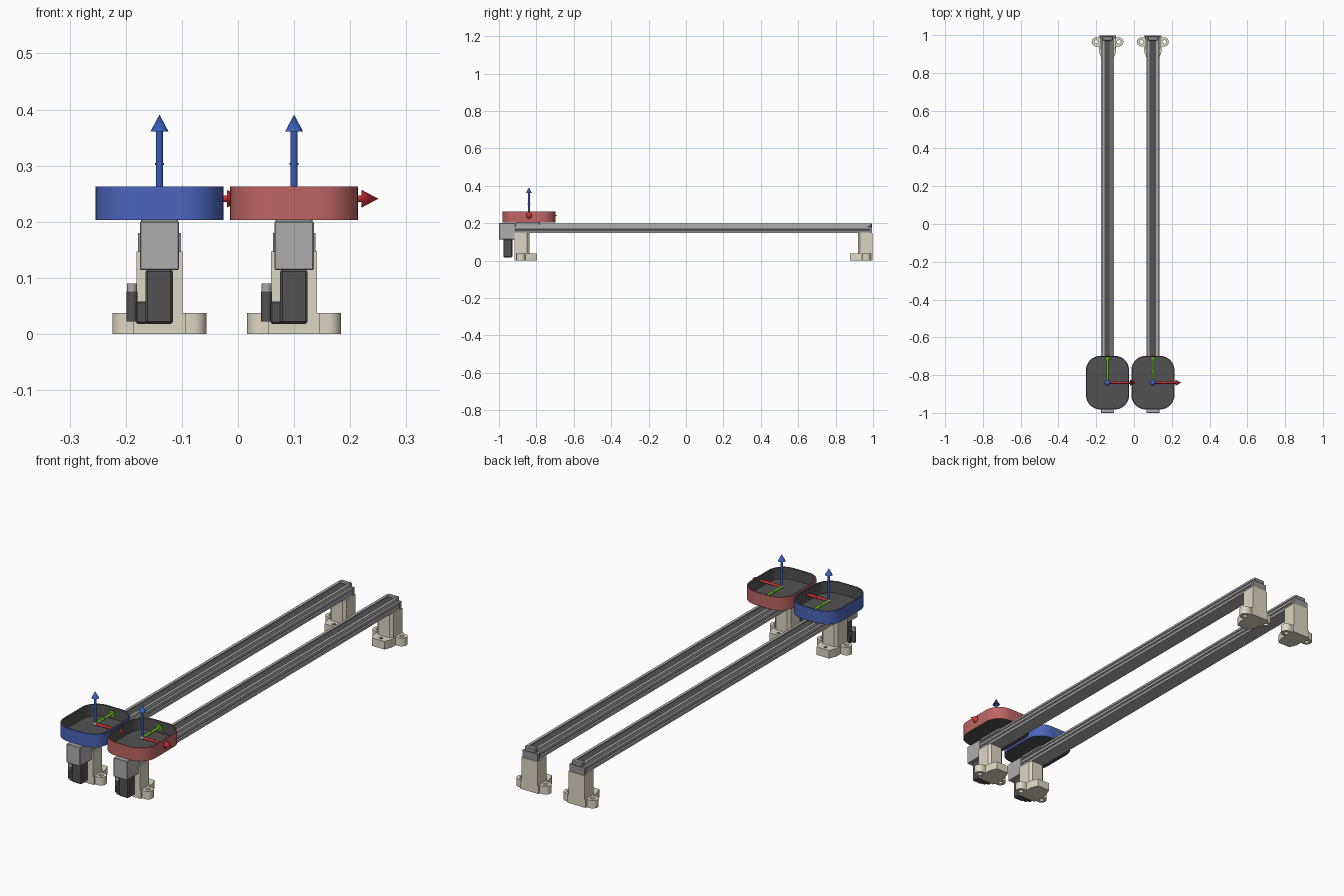
import bpy, bmesh, math
from mathutils import Vector, Matrix

if "Cube" in bpy.data.objects:
    bpy.data.objects.remove(bpy.data.objects["Cube"])


def material(name, r, g, b):
    m = bpy.data.materials.new(name)
    m.diffuse_color = (r, g, b, 1)
    m.use_nodes = True
    m.node_tree.nodes["Principled BSDF"].inputs["Base Color"].default_value = m.diffuse_color
    return m


CREAM = material("cream", 0.72, 0.68, 0.54)
DARK = material("dark_grey", 0.085, 0.085, 0.085)
STEEL = material("steel", 0.30, 0.30, 0.30)
ALU = material("aluminium", 0.42, 0.42, 0.42)
RED = material("tray_red", 0.52, 0.13, 0.13)
BLUE = material("tray_blue", 0.07, 0.13, 0.50)
AXIS = {"x": material("axis_red", 0.65, 0.03, 0.04),
        "y": material("axis_green", 0.15, 0.50, 0.02),
        "z": material("axis_blue", 0.04, 0.11, 0.48)}


def finish(bm, name, mat, smooth=True):
    bmesh.ops.recalc_face_normals(bm, faces=bm.faces)
    me = bpy.data.meshes.new(name)
    bm.to_mesh(me)
    bm.free()
    ob = bpy.data.objects.new(name, me)
    bpy.context.collection.objects.link(ob)
    me.materials.append(mat)
    if smooth:
        bpy.ops.object.select_all(action='DESELECT')
        ob.select_set(True)
        bpy.context.view_layer.objects.active = ob
        bpy.ops.object.shade_smooth_by_angle(angle=math.radians(35))
    return ob


def box(name, x, y, z, mat, bevel=0.0):
    """Box from (min, max) pairs."""
    bm = bmesh.new()
    bmesh.ops.create_cube(bm, size=1)
    for v in bm.verts:
        v.co = [(a + b) / 2 + c * (b - a) for (a, b), c in zip((x, y, z), v.co)]
    if bevel:
        bmesh.ops.bevel(bm, geom=bm.edges[:], offset=bevel, segments=1, affect='EDGES')
    return finish(bm, name, mat, False)


def rod(name, a, b, r1, r2, mat, sides=24):
    """Cylinder or cone between two points."""
    a, b = Vector(a), Vector(b)
    bm = bmesh.new()
    rot = (b - a).to_track_quat('Z', 'Y').to_matrix().to_4x4()
    bmesh.ops.create_cone(bm, cap_ends=True, segments=sides, radius1=r1, radius2=r2,
                          depth=(b - a).length, matrix=Matrix.Translation((a + b) / 2) @ rot)
    return finish(bm, name, mat)


def prism(name, pts, z0, z1, mat):
    """Plan outline pulled up from z0 to z1."""
    bm = bmesh.new()
    f = bm.faces.new([bm.verts.new((x, y, z0)) for x, y in pts])
    g = bmesh.ops.extrude_face_region(bm, geom=[f])
    bmesh.ops.translate(bm, vec=(0, 0, z1 - z0),
                        verts=[v for v in g["geom"] if isinstance(v, bmesh.types.BMVert)])
    return finish(bm, name, mat)


def rounded(cx, cy, hx, hy, r, n=10):
    pts = []
    for q, (sx, sy) in enumerate(((1, 1), (-1, 1), (-1, -1), (1, -1))):
        for i in range(n + 1):
            a = math.pi / 2 * (q + i / n)
            pts.append((cx + sx * (hx - r) + r * math.cos(a), cy + sy * (hy - r) + r * math.sin(a)))
    return pts


def ring_wall(name, outer, inner, z0, z1, mat):
    """Closed wall between two outlines."""
    bm = bmesh.new()
    loops = [[bm.verts.new((x, y, z)) for x, y in p]
             for p, z in ((outer, z0), (outer, z1), (inner, z1), (inner, z0))]
    n = len(outer)
    for k in range(4):
        a, b = loops[k], loops[(k + 1) % 4]
        for i in range(n):
            j = (i + 1) % n
            bm.faces.new((a[i], a[j], b[j], b[i]))
    return finish(bm, name, mat)


def rail(name, cx, y0, y1):
    half = [(0.034, 0.147), (0.034, 0.158), (0.029, 0.160), (0.029, 0.166), (0.034, 0.168),
            (0.034, 0.179), (0.027, 0.181), (0.027, 0.187), (0.030, 0.189), (0.030, 0.198),
            (0.017, 0.198), (0.017, 0.190)]
    pts = half + [(-x, z) for x, z in reversed(half)]
    bm = bmesh.new()
    f = bm.faces.new([bm.verts.new((cx + x, y0, z)) for x, z in pts])
    g = bmesh.ops.extrude_face_region(bm, geom=[f])
    bmesh.ops.translate(bm, vec=(0, y1 - y0, 0),
                        verts=[v for v in g["geom"] if isinstance(v, bmesh.types.BMVert)])
    return finish(bm, name, ALU, False)


def foot(name, cx, yo, s):
    """Foot whose outer face is at yo; s points towards the middle of the rail."""
    def ys(a, b):
        return tuple(sorted((yo + s * a, yo + s * b)))
    # post with chamfered corners
    c, w, d = 0.012, 0.041, 0.078
    post = [(-w, 0), (w, 0), (w, d - c), (w - c, d), (c - w, d), (-w, d - c)]
    prism(name + "_post", [(cx + x, yo + s * y) for x, y in post], 0.03, 0.147, CREAM)
    # base block with inner tongue
    base = [(-0.046, 0), (0.046, 0), (0.046, 0.085), (0.032, 0.12), (-0.032, 0.12), (-0.046, 0.085)]
    prism(name + "_base", [(cx + x, yo + s * y) for x, y in base], 0, 0.037, CREAM)
    rod(name + "_tongue_bolt", (cx, yo + s * 0.1, -0.0005 + 0.001), (cx, yo + s * 0.1, 0.0375),
        0.009, 0.009, DARK)
    # bolt ears with through holes
    for side in (-1, 1):
        ex, ey, r = cx + side * 0.060, yo + s * 0.033, 0.024
        arc = [(r * math.cos(a), r * math.sin(a))
               for a in (math.pi * (-0.5 + i / 16) for i in range(17))]
        outer = [(ex + side * x, ey + y) for x, y in arc]
        outer += [(cx + side * 0.040, ey + r * (1 - 2 * i / 8)) for i in range(9)]
        k = len(outer)
        inner = []
        for x, y in outer:
            v = Vector((x - ex, y - ey)).normalized() * 0.010
            inner.append((ex + v.x, ey + v.y))
        ring_wall(name + "_ear", outer, inner, 0, 0.037, CREAM)


def axes(name, o):
    o = Vector(o)
    for key, d in (("x", Vector((1, 0, 0))), ("y", Vector((0, 1, 0))), ("z", Vector((0, 0, 1)))):
        m = AXIS[key]
        rod(f"{name}_{key}_shaft", o, o + d * 0.122, 0.006, 0.006, m, 16)
        rod(f"{name}_{key}_collar", o + d * 0.060, o + d * 0.064, 0.008, 0.008, m, 16)
        rod(f"{name}_{key}_tip", o + d * 0.12, o + d * 0.15, 0.016, 0.0, m, 20)
    bm = bmesh.new()
    bmesh.ops.create_icosphere(bm, subdivisions=2, radius=0.010, matrix=Matrix.Translation(o))
    finish(bm, name + "_origin", ALU)


def conveyor(name, cx, colour):
    # rail, belt and end cap
    rail(name + "_rail", cx, -0.915, 0.982)
    box(name + "_belt", (cx - 0.016, cx + 0.016), (-0.91, 0.975), (0.188, 0.195), DARK)
    box(name + "_end_cap", (cx - 0.038, cx + 0.038), (0.980, 0.994), (0.147, 0.180), STEEL)
    box(name + "_end_cap_top", (cx - 0.028, cx + 0.028), (0.970, 0.994), (0.178, 0.200), STEEL, 0.004)
    # feet at both ends
    foot(name + "_front_foot", cx, -0.916, 1)
    foot(name + "_back_foot", cx, 0.997, -1)
    # drive head, motor and plug
    box(name + "_drive_head", (cx - 0.035, cx + 0.035), (-1.0, -0.912), (0.114, 0.201), ALU, 0.002)
    box(name + "_motor", (cx - 0.025, cx + 0.024), (-0.976, -0.928), (0.018, 0.115), DARK, 0.004)
    box(name + "_motor_plug_base", (cx - 0.042, cx - 0.020), (-0.970, -0.934), (0.018, 0.058), DARK, 0.003)
    rod(name + "_plug", (cx - 0.049, -0.952, 0.022), (cx - 0.049, -0.952, 0.076), 0.010, 0.010, DARK)
    rod(name + "_plug_collar", (cx - 0.049, -0.952, 0.075), (cx - 0.049, -0.952, 0.090), 0.009, 0.009, ALU)
    # carriage under the tray
    box(name + "_carriage", (cx - 0.033, cx + 0.033), (-0.91, -0.78), (0.192, 0.205), STEEL, 0.002)
    # tray: coloured wall, dark liner and floor
    cy, hx, hy, r = -0.84, 0.114, 0.142, 0.076
    outline = [rounded(cx, cy, hx - t, hy - t, r - t) for t in (0, 0.003, 0.006)]
    ring_wall(name + "_tray_wall", outline[0], outline[1], 0.203, 0.263, colour)
    ring_wall(name + "_tray_liner", outline[1], outline[2], 0.204, 0.2625, DARK)
    prism(name + "_tray_floor", outline[1], 0.2035, 0.210, DARK)
    axes(name + "_axis", (cx, cy, 0.241))


conveyor("left", -0.14, BLUE)
conveyor("right", 0.10, RED)
